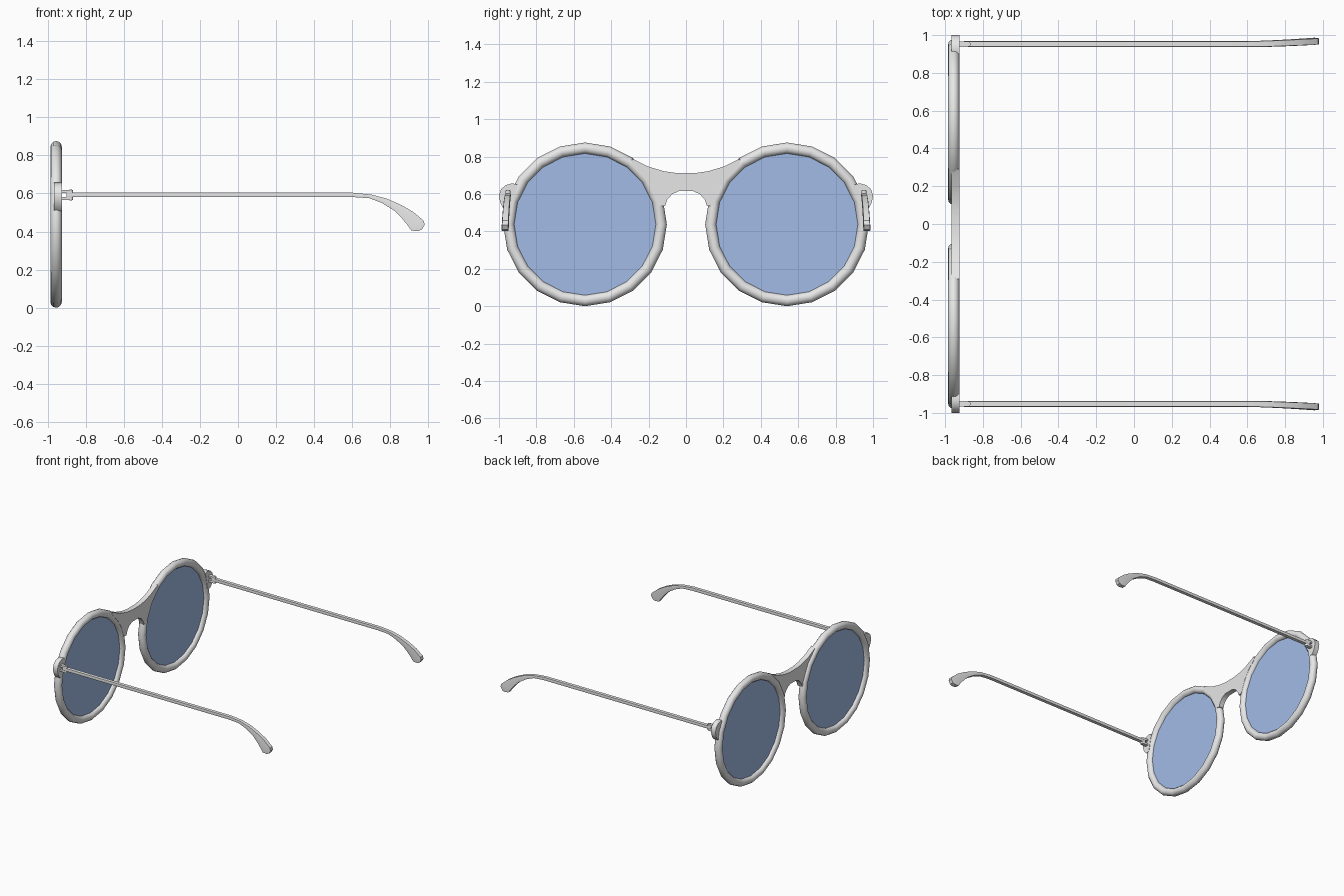
import bpy
import bmesh
from math import pi, sin, cos, radians

cube = bpy.data.objects.get("Cube")
if cube:
    bpy.data.objects.remove(cube, do_unlink=True)


def material(name, rgb):
    m = bpy.data.materials.new(name)
    m.use_nodes = True
    m.diffuse_color = (*rgb, 1)
    m.node_tree.nodes["Principled BSDF"].inputs["Base Color"].default_value = (*rgb, 1)
    return m


FRAME = material("frame grey", (0.8, 0.8, 0.8))
LENS = material("lens blue", (0.36, 0.5, 0.79))

RIM_X, RIM_Y, RIM_Z = -0.955, 0.54, 0.4375
RIM_R, TUBE_R, SIDES = 0.4075, 0.03, 20
ARM_Y, ARM_Z = 0.952, 0.592


def finish(obj, name, mat):
    obj.name = name
    obj.data.materials.append(mat)
    bpy.ops.object.select_all(action='DESELECT')
    obj.select_set(True)
    bpy.context.view_layer.objects.active = obj
    bpy.ops.object.shade_smooth_by_angle(angle=radians(35))


def loft(name, rings, mat):
    """Join equal rings of points into a closed, capped solid."""
    bm = bmesh.new()
    loops = [[bm.verts.new(p) for p in ring] for ring in rings]
    n = len(loops[0])
    for a, b in zip(loops, loops[1:]):
        for i in range(n):
            j = (i + 1) % n
            bm.faces.new((a[i], a[j], b[j], b[i]))
    bm.faces.new(loops[0])
    bm.faces.new(loops[-1])
    bmesh.ops.recalc_face_normals(bm, faces=bm.faces)
    mesh = bpy.data.meshes.new(name)
    bm.to_mesh(mesh)
    bm.free()
    obj = bpy.data.objects.new(name, mesh)
    bpy.context.collection.objects.link(obj)
    finish(obj, name, mat)


def plate(name, outline, x0=-0.965, x1=-0.924):
    """Flat plate cut from a (y, z) outline."""
    loft(name, [[(x, y, z) for y, z in outline] for x in (x0, x1)], FRAME)


def rim_point(deg):
    a = radians(deg)
    return RIM_Y + RIM_R * cos(a), RIM_Z + RIM_R * sin(a)


# Bridge: concave top and arched underside, ends buried in the rims
half = [(0.05, 0.712), (0.12, 0.722), (0.2, 0.746), (0.29, 0.79)]
half += [rim_point(d) for d in (128, 140, 152, 166)]
half += [(0.112, 0.535), (0.1, 0.57), (0.075, 0.598), (0.04, 0.615)]
plate("bridge", half + [(-y, z) for y, z in reversed(half)])

# Outline of the outer lug that carries the hinge
lug = [(0.9, 0.65), (0.93, 0.657), (0.965, 0.647), (0.99, 0.624), (1.0, 0.59),
       (0.993, 0.555), (0.978, 0.525), (0.96, 0.508), (0.93, 0.51)]

# Side arm: upper and lower edge points (x, z) from hinge to ear tip
arm = [((-0.9, 0.604), (-0.9, 0.581)), ((0.6, 0.604), (0.6, 0.581)),
       ((0.7, 0.594), (0.69, 0.575)), ((0.78, 0.573), (0.755, 0.55)),
       ((0.86, 0.538), (0.82, 0.51)), ((0.92, 0.503), (0.86, 0.47)),
       ((0.975, 0.457), (0.893, 0.43)), ((0.98, 0.435), (0.91, 0.405)),
       ((0.965, 0.41), (0.945, 0.402))]


def arm_ring(top, bottom, side):
    mx, mz = (top[0] + bottom[0]) / 2, (top[1] + bottom[1]) / 2
    bend = max(0, (mx - 0.6) / 0.35)
    y, w = ARM_Y + 0.015 * bend ** 1.5, 0.016 + 0.003 * bend
    k = 0.85 * w
    points = [(top, -k), (top, k), ((mx, mz), w), (bottom, k), (bottom, -k), ((mx, mz), -w)]
    return [(p[0], side * (y + dy), p[1]) for p, dy in points]


for label, side in (("left", 1), ("right", -1)):
    # The model looks towards -x, so both sides mirror across y
    bpy.ops.mesh.primitive_torus_add(
        major_radius=RIM_R, minor_radius=TUBE_R, major_segments=SIDES, minor_segments=12,
        location=(RIM_X, side * RIM_Y, RIM_Z), rotation=(0, pi / 2, 0))
    rim = bpy.context.object
    finish(rim, label + "_rim", FRAME)
    for p in rim.data.polygons:
        p.use_smooth = True

    bpy.ops.mesh.primitive_cylinder_add(
        vertices=SIDES, radius=RIM_R - 0.01, depth=0.01,
        location=(RIM_X, side * RIM_Y, RIM_Z), rotation=(0, pi / 2, 0))
    finish(bpy.context.object, label + "_lens", LENS)

    plate(label + "_lug", [(side * y, z) for y, z in lug])

    # Hinge: two round-ended prongs and a pin around the arm
    r = 0.014
    prong = [(-0.93, -r), (-0.93, r)]
    prong += [(-0.879 + r * sin(t * pi / 6), r * cos(t * pi / 6)) for t in range(7)]
    for part, z in (("upper", ARM_Z + 0.018), ("lower", ARM_Z - 0.018)):
        loft(f"{label}_{part}_hinge_prong",
             [[(x, side * ARM_Y + y, z + h) for x, y in prong] for h in (-0.0075, 0.0075)], FRAME)
    bpy.ops.mesh.primitive_cylinder_add(vertices=10, radius=0.007, depth=0.056,
                                        location=(-0.879, side * ARM_Y, ARM_Z))
    finish(bpy.context.object, label + "_hinge_pin", FRAME)

    loft(label + "_arm", [arm_ring(t, b, side) for t, b in arm], FRAME)
